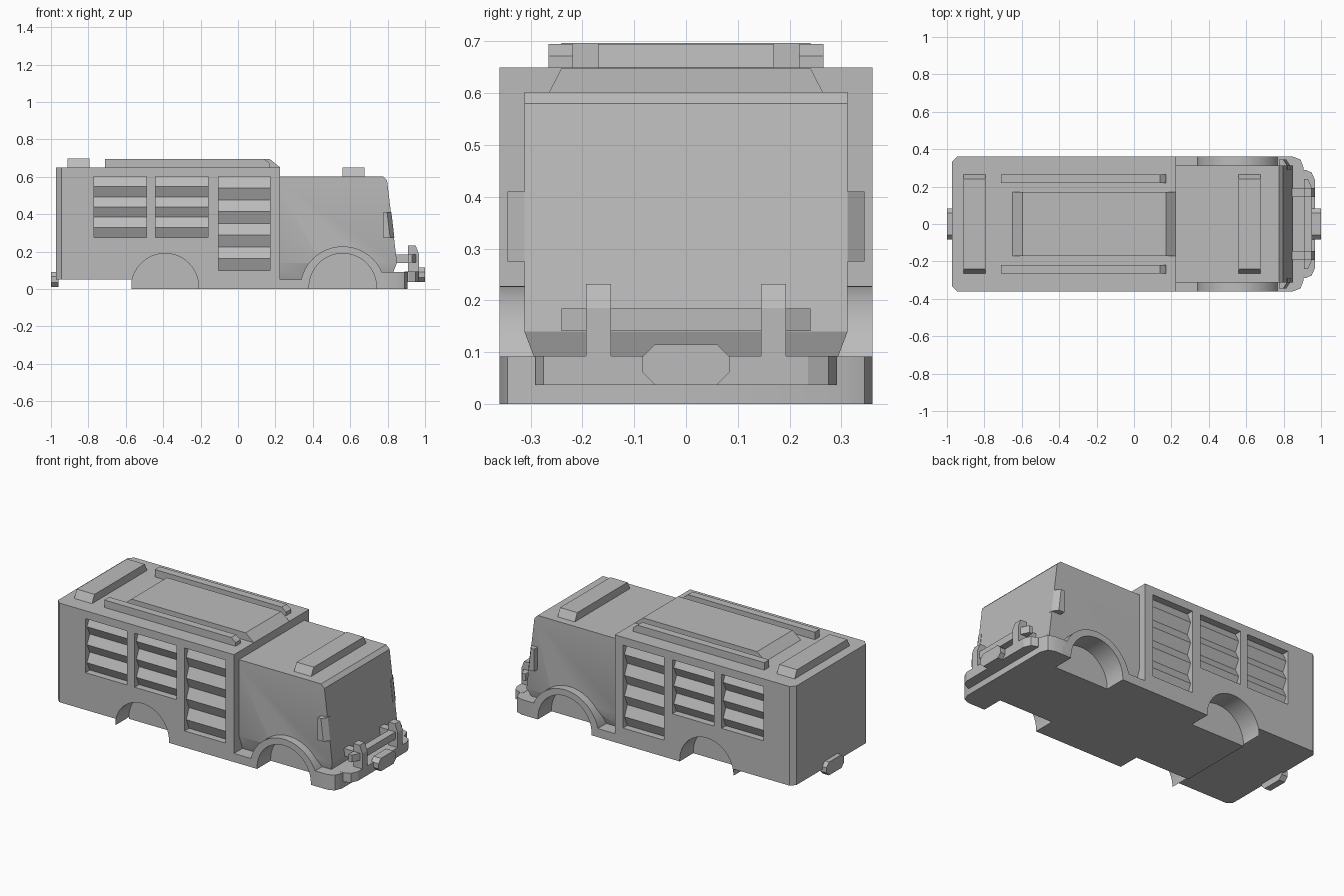
import bpy, bmesh, math
from mathutils import Vector

cube = bpy.data.objects.get("Cube")
if cube:
    bpy.data.objects.remove(cube, do_unlink=True)

GREY = (0.5, 0.5, 0.5, 1)
grey = bpy.data.materials.new("plain grey")
grey.use_nodes = True
grey.diffuse_color = GREY
grey.node_tree.nodes["Principled BSDF"].inputs["Base Color"].default_value = GREY


def loft(name, rings):
    """Closed solid through rings of equal point count."""
    bm = bmesh.new()
    loops = [[bm.verts.new(p) for p in ring] for ring in rings]
    n = len(loops[0])
    for a, b in zip(loops, loops[1:]):
        for i in range(n):
            j = (i + 1) % n
            bm.faces.new((a[i], a[j], b[j], b[i]))
    bm.faces.new(loops[0][::-1])
    bm.faces.new(loops[-1])
    bmesh.ops.recalc_face_normals(bm, faces=bm.faces)
    mesh = bpy.data.meshes.new(name)
    bm.to_mesh(mesh)
    bm.free()
    mesh.materials.append(grey)
    ob = bpy.data.objects.new(name, mesh)
    bpy.context.collection.objects.link(ob)
    return ob


def plan(name, pts, z0, z1):
    """Outline in x, y raised from z0 to z1."""
    return loft(name, [[(x, y, z) for x, y in pts] for z in (z0, z1)])


def side(name, pts, y0, y1):
    """Outline in x, z swept from y0 to y1."""
    return loft(name, [[(x, y, z) for x, z in pts] for y in (y0, y1)])


def front(name, pts, x0, x1):
    """Outline in y, z swept from x0 to x1."""
    return loft(name, [[(x, y, z) for y, z in pts] for x in (x0, x1)])


def box(name, x0, x1, y0, y1, z0, z1):
    return plan(name, [(x0, y0), (x1, y0), (x1, y1), (x0, y1)], z0, z1)


def sym(pts):
    """Complete a half outline by mirroring it in y."""
    return pts + [(x, -y) for x, y in reversed(pts)]


def arc(cx, cz, r, a0, a1, n):
    return [(cx + r * math.cos(math.radians(a0 + (a1 - a0) * i / n)),
             cz + r * math.sin(math.radians(a0 + (a1 - a0) * i / n))) for i in range(n + 1)]


def cut(ob, cutters):
    for c in cutters:
        m = ob.modifiers.new("cut", "BOOLEAN")
        m.operation = "DIFFERENCE"
        m.solver = "EXACT"
        m.object = c


def cutter(ob):
    ob.hide_render = True
    ob.hide_viewport = False
    ob.display_type = "WIRE"
    helpers.append(ob)
    return ob


helpers = []
REAR_AXLE, FRONT_AXLE, HALF, CAB_HALF = -0.39, 0.56, 0.36, 0.312
SIDES = (("left", 1), ("right", -1))
# start x, end x, bottom z, number of slats
WINDOWS = [(-0.77, -0.49, 0.275, 3), (-0.44, -0.16, 0.275, 3), (-0.105, 0.17, 0.10, 4)]
WINDOW_TOP = 0.602

# Wheel wells
wells = {}
for axle, label in ((REAR_AXLE, "rear"), (FRONT_AXLE, "front")):
    outline = arc(axle, 0.01, 0.18, 0, 180, 32) + [(axle - 0.18, -0.1), (axle + 0.18, -0.1)]
    wells[label] = [cutter(side(f"{label}_{s}_wheel_cutter", outline, d * 0.23, d * 0.5))
                    for s, d in SIDES]

# Rear box with chamfered rear corners
body = plan("rear_box", sym([(0.225, HALF), (-0.945, HALF), (-0.972, 0.333)]), 0.05, 0.65)
cut(body, wells["rear"])

# Shutter recesses and their slats
for s, d in SIDES:
    for k, (x0, x1, z0, count) in enumerate(WINDOWS):
        y0, y1 = sorted((d * 0.31, d * 0.45))
        cut(body, [cutter(box(f"{s}_shutter_cutter_{k}", x0, x1, y0, y1, z0, WINDOW_TOP))])
        step = (WINDOW_TOP - z0) / count
        pts = [(d * 0.30, WINDOW_TOP)]
        for i in range(count):
            z = WINDOW_TOP - i * step
            pts += [(d * 0.318, z), (d * 0.345, z - step / 2)]
        pts += [(d * 0.318, z0), (d * 0.30, z0)]
        front(f"{s}_shutter_{k}", pts, x0, x1)

# Floor and lower skirt
floor = box("floor", -0.57, 0.80, -HALF, HALF, 0, 0.052)
cut(floor, wells["rear"] + wells["front"])

# Cab with sloped front and tucked-in base
cab = loft("cab", [[(0.2, h, z), (x, h, z), (x, -h, z), (0.2, -h, z)]
                   for z, x, h in ((0.04, 0.81, 0.274), (0.14, 0.85, CAB_HALF),
                                   (0.58, 0.797, CAB_HALF), (0.602, 0.775, CAB_HALF))])
cut(cab, wells["front"])

# Front fenders and cab corner lamps
for i, (s, d) in enumerate(SIDES):
    fender = side(f"{s}_fender", arc(FRONT_AXLE, 0, 0.228, 0, 180, 32), d * 0.25, d * HALF)
    cut(fender, [wells["front"][i]])
    corner = [(0.775, 0.29), (0.775, 0.345), (0.797, 0.345), (0.82, 0.312), (0.82, 0.29)]
    loft(f"{s}_corner_lamp", [[(x + (dx if x > 0.78 else 0), d * y, z) for x, y in corner]
                              for z, dx in ((0.275, 0.016), (0.41, 0))])

# Front bumper, its step and the towing blocks
bumper = plan("front_bumper", sym([(0.70, HALF), (0.85, HALF), (0.89, 0.345), (0.907, 0.30)]),
              0, 0.092)
cut(bumper, wells["front"])
plan("bumper_step", sym([(0.89, 0.29), (0.915, 0.29), (0.95, 0.275), (0.968, 0.235)]),
     0.037, 0.093)


def tow_block(name, x0, x1, z0, z1):
    c = 0.024
    pts = sym([(z1, 0.06), (z1 - c, 0.084), (z0 + c, 0.084), (z0, 0.06)])
    front(name, [(y, z) for z, y in pts], x0, x1)


tow_block("front_tow_block", 0.95, 1.0, 0.037, 0.115)
tow_block("rear_tow_block", -1.0, -0.96, 0.012, 0.092)

# Bull bar
for s, d in SIDES:
    y0, y1 = sorted((d * 0.145, d * 0.193))
    side(f"{s}_bull_bar_post",
         [(0.908, 0.08), (0.968, 0.08), (0.968, 0.185), (0.95, 0.232), (0.908, 0.232)], y0, y1)
    box(f"{s}_bull_bar_arm", 0.82, 0.93, y0, y1, 0.14, 0.185)
plan("bull_bar_rail", sym([(0.908, 0.24), (0.93, 0.24), (0.953, 0.19)]), 0.141, 0.184)

# Roof panel, roof rails and light bars
side("roof_panel", [(-0.65, 0.645), (-0.65, 0.65), (-0.595, 0.695), (0.17, 0.695),
                    (0.225, 0.65), (0.225, 0.645)], -0.17, 0.17)
for s, d in SIDES:
    y0, y1 = sorted((d * 0.218, d * 0.265))
    side(f"{s}_roof_rail", [(-0.71, 0.645), (-0.71, 0.695), (0.14, 0.695), (0.17, 0.672),
                            (0.17, 0.645)], y0, y1)
for name, x0, x1, z in (("rear_light_bar", -0.912, -0.793, 0.648),
                        ("cab_light_bar", 0.56, 0.675, 0.60)):
    front(name, [(-0.265, z), (0.265, z), (0.24, z + 0.049), (-0.24, z + 0.049)], x0, x1)

# Apply the cuts, drop the helpers and smooth the round surfaces
bpy.context.view_layer.update()
deps = bpy.context.evaluated_depsgraph_get()
cut_parts = [o for o in bpy.context.collection.objects if o.modifiers]
meshes = [bpy.data.meshes.new_from_object(o.evaluated_get(deps)) for o in cut_parts]
for ob, mesh in zip(cut_parts, meshes):
    ob.modifiers.clear()
    ob.data = mesh
for h in helpers:
    bpy.data.objects.remove(h, do_unlink=True)
bpy.ops.object.select_all(action="DESELECT")
for ob in cut_parts:
    ob.select_set(True)
bpy.context.view_layer.objects.active = cut_parts[0]
bpy.ops.object.shade_smooth_by_angle(angle=math.radians(25))
